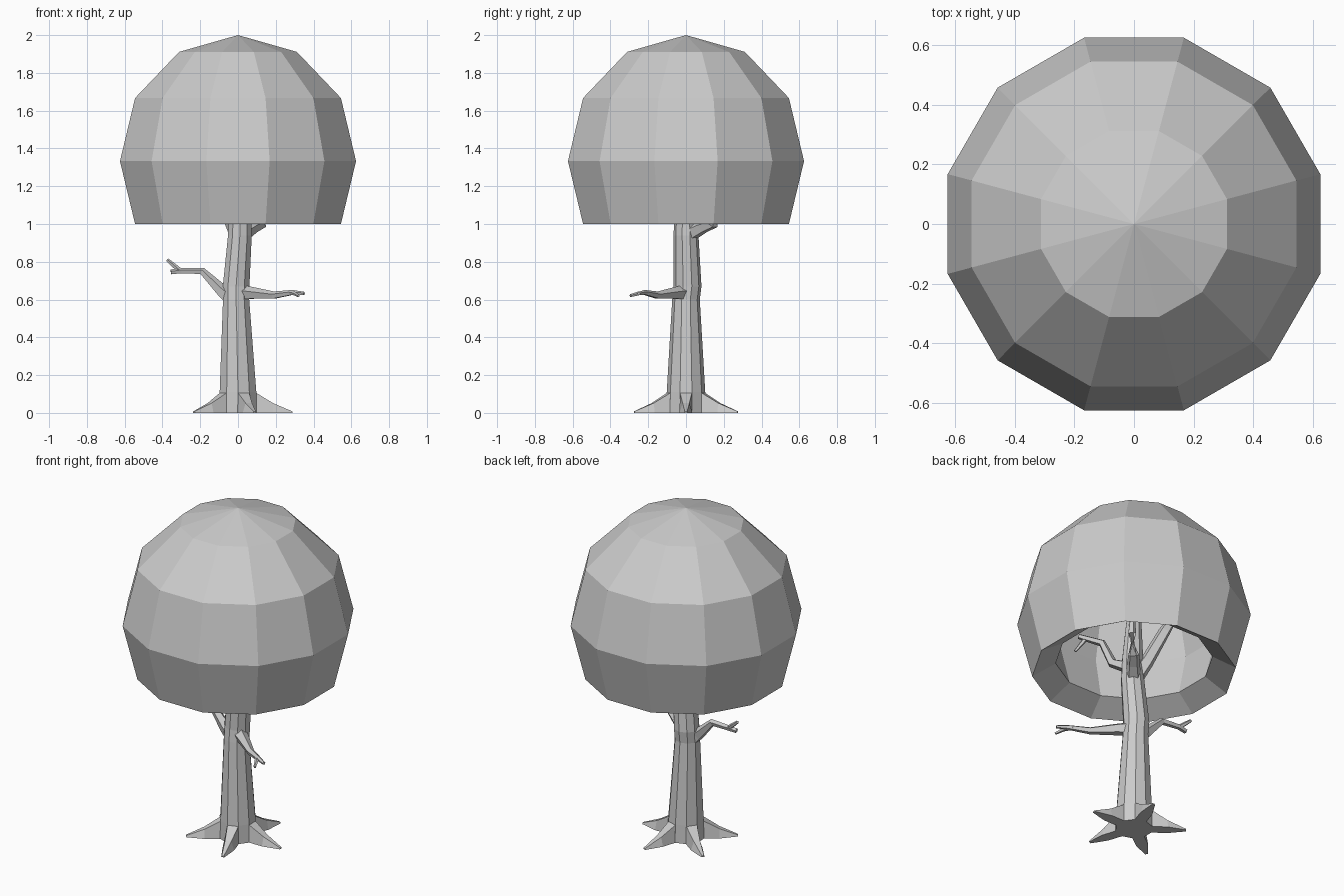
import bpy, bmesh
from math import sin, cos, pi, radians
from mathutils import Vector

if "Cube" in bpy.data.objects:
    bpy.data.objects.remove(bpy.data.objects["Cube"])


def finish(name, bm):
    bmesh.ops.recalc_face_normals(bm, faces=bm.faces)
    me = bpy.data.meshes.new(name)
    bm.to_mesh(me)
    bm.free()
    ob = bpy.data.objects.new(name, me)
    bpy.context.collection.objects.link(ob)
    return ob


def skin(bm, rings, cap=True, closed=False):
    """Bridge rings of equal point count with quads."""
    vs = [[bm.verts.new(p) for p in r] for r in rings]
    n = len(vs[0])
    pairs = list(zip(vs, vs[1:])) + ([(vs[-1], vs[0])] if closed else [])
    for a, b in pairs:
        for i in range(n):
            j = (i + 1) % n
            bm.faces.new((a[i], a[j], b[j], b[i]))
    if cap:
        bm.faces.new(vs[0][::-1])
        bm.faces.new(vs[-1])
    return vs


def circle(c, r, n, start):
    return [(c[0] + r * cos(start + 2 * pi * i / n),
             c[1] + r * sin(start + 2 * pi * i / n), c[2]) for i in range(n)]


def limb(name, *paths, sides=5):
    """Tapered low-poly branch; each path is a list of (x, y, z, radius)."""
    bm = bmesh.new()
    for path in paths:
        pts = [Vector(p[:3]) for p in path]
        rings = []
        for i, p in enumerate(pts):
            t = (pts[min(i + 1, len(pts) - 1)] - pts[max(i - 1, 0)]).normalized()
            up = Vector((0, 0, 1)) if abs(t.z) < 0.9 else Vector((1, 0, 0))
            a = t.cross(up).normalized()
            b = a.cross(t)
            r = path[i][3]
            rings.append([p + r * (a * cos(2 * pi * k / sides + pi / 2)
                                   + b * sin(2 * pi * k / sides + pi / 2))
                          for k in range(sides)])
        skin(bm, rings)
    return finish(name, bm)


# Canopy: twelve-sided open dome with a smaller concentric inner shell
R, CZ = 0.667, 1.333
bm = bmesh.new()
outer = [(0.564, 1.0), (0.647, CZ), (0.564, 1.667), (0.323, 1.911)]
rims = []
for s in (1.0, 0.77):
    rings = [circle((0, 0, CZ + (z - CZ) * s), r * s, 12, radians(15)) for r, z in outer]
    vs = skin(bm, rings, cap=False)
    top = bm.verts.new((0, 0, CZ + R * s))
    for i in range(12):
        bm.faces.new((vs[-1][i], vs[-1][(i + 1) % 12], top))
    rims.append(vs[0])
for i in range(12):
    j = (i + 1) % 12
    bm.faces.new((rims[0][i], rims[0][j], rims[1][j], rims[1][i]))
finish("canopy", bm)

# Trunk: ten-sided, slightly bent column
bm = bmesh.new()
trunk = [(0, 0, 0, .105), (0, 0, .11, .102), (-.01, 0, .60, .073), (-.01, .008, .67, .074),
         (.01, 0, .94, .066), (.01, .0, 1.08, .06), (0, 0, 1.36, .04)]
skin(bm, [circle(t[:3], t[3], 10, radians(18)) for t in trunk])
finish("trunk", bm)

# Roots: five wedges on every second side of the trunk
for k in range(5):
    a = radians(72 * k)
    out, side = Vector((cos(a), sin(a), 0)), Vector((-sin(a), cos(a), 0))
    up = Vector((0, 0, 1))
    bm = bmesh.new()
    rings = []
    for r, low, high, h in ((.09, .034, .032, .11), (.185, .034, .018, .052), (.288, .009, .006, .008)):
        rings.append([out * r - side * low, out * r + side * low,
                      out * r + side * high + up * h, out * r - side * high + up * h])
    skin(bm, rings)
    finish("root_%d" % (k + 1), bm)

# Lower branches with small forked tips
limb("left_branch",
     [(-.05, 0, .615, .042), (-.085, .0, .645, .035), (-.19, .015, .75, .02),
      (-.30, .025, .752, .016), (-.355, .02, .745, .014)],
     [(-.31, .025, .755, .014), (-.345, .035, .785, .012), (-.375, .04, .81, .009)])
limb("right_branch",
     [(.03, -.02, .635, .04), (.08, -.06, .632, .034), (.19, -.15, .622, .021),
      (.29, -.22, .637, .014), (.35, -.25, .632, .009)],
     [(.27, -.20, .635, .013), (.30, -.25, .632, .011), (.32, -.295, .62, .008)])

# Upper branches inside the canopy
limb("back_branch",
     [(.03, .03, .955, .045), (.08, .09, .985, .036), (.12, .14, 1.0, .032),
      (.15, .16, 1.12, .024), (.17, .19, 1.22, .012)])
limb("upper_left_branch",
     [(-.01, .01, .97, .045), (-.05, .05, 1.06, .04), (-.12, .12, 1.25, .034),
      (-.19, .17, 1.40, .015)])
limb("upper_right_branch",
     [(.03, -.02, 1.03, .036), (.09, -.08, 1.06, .028), (.13, -.12, 1.19, .022),
      (.23, -.2, 1.23, .015)],
     [(.2, -.18, 1.215, .014), (.24, -.22, 1.14, .008)])
